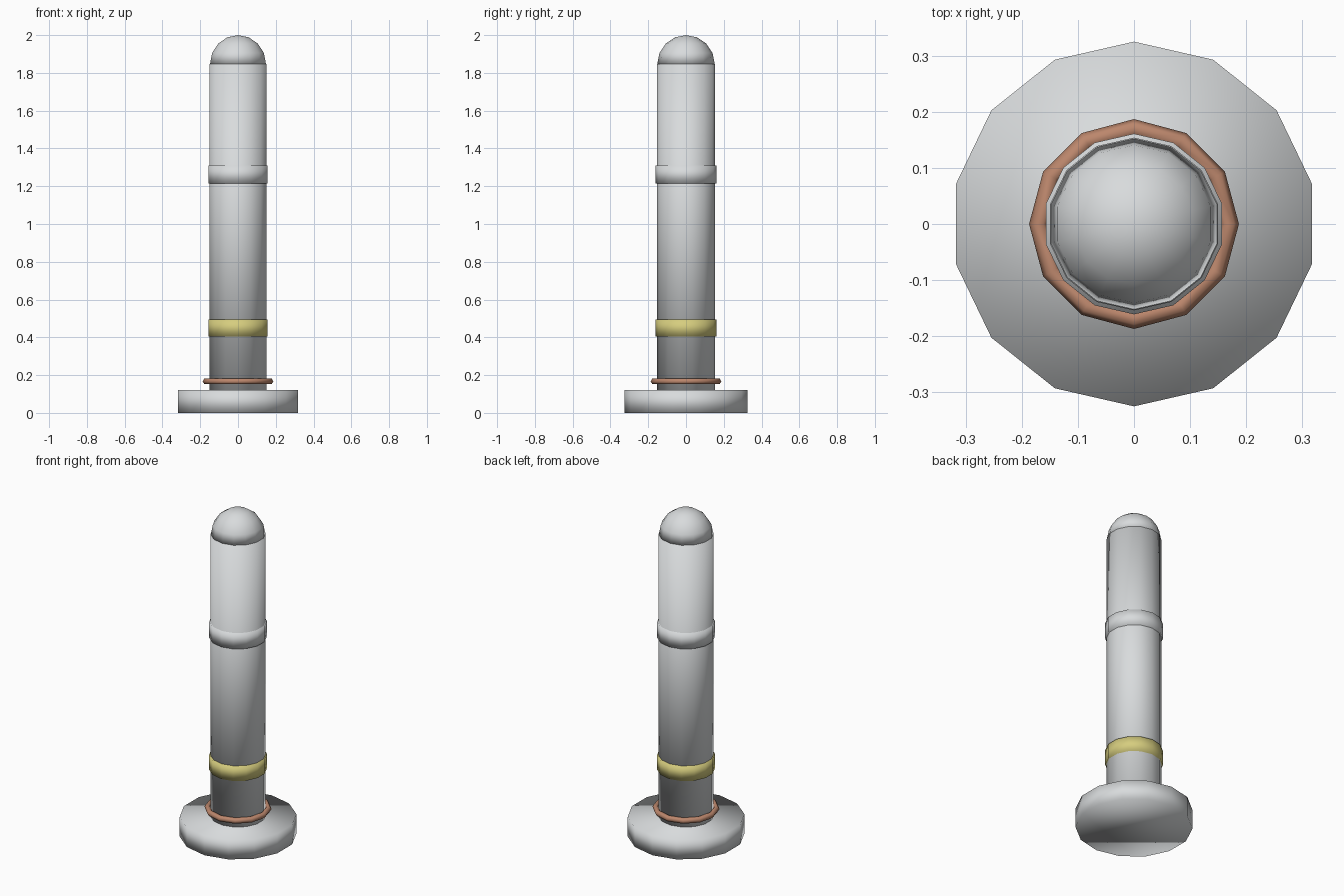
import bpy, bmesh, math

cube = bpy.data.objects.get("Cube")
if cube:
    bpy.data.objects.remove(cube, do_unlink=True)


def material(name, rgb):
    mat = bpy.data.materials.new(name)
    mat.use_nodes = True
    mat.diffuse_color = (*rgb, 1)
    mat.node_tree.nodes["Principled BSDF"].inputs["Base Color"].default_value = (*rgb, 1)
    return mat


silver = material("silver grey", (0.69, 0.71, 0.72))
yellow = material("pale yellow", (0.67, 0.61, 0.21))
copper = material("copper", (0.5, 0.24, 0.15))


def lathe(name, profile, sides, mat, closed=False):
    """Turn a (radius, z) profile around z, with a corner facing +y."""
    bm = bmesh.new()
    rings = []
    for r, z in profile:
        if r < 0.0001:
            rings.append([bm.verts.new((0, 0, z))] * sides)
            continue
        angles = [math.pi / 2 + math.tau * i / sides for i in range(sides)]
        rings.append([bm.verts.new((r * math.cos(a), r * math.sin(a), z)) for a in angles])
    pairs = list(zip(rings, rings[1:]))
    if closed:
        pairs.append((rings[-1], rings[0]))
    for low, high in pairs:
        for i in range(sides):
            j = (i + 1) % sides
            corners = dict.fromkeys((low[i], low[j], high[j], high[i]))
            bm.faces.new(list(corners))
    if not closed:
        bm.faces.new(rings[0][::-1])
        if profile[-1][0] > 0.0001:
            bm.faces.new(rings[-1])
    bmesh.ops.recalc_face_normals(bm, faces=bm.faces)
    mesh = bpy.data.meshes.new(name)
    bm.to_mesh(mesh)
    bm.free()
    mesh.materials.append(mat)
    mesh.shade_smooth()
    obj = bpy.data.objects.new(name, mesh)
    bpy.context.collection.objects.link(obj)
    return obj


def cylinder(name, radius, bottom, top, mat):
    return lathe(name, [(radius, bottom), (radius, top)], 14, mat)


# Foot and shaft
cylinder("base_disc", 0.325, 0, 0.12, silver)
cylinder("shaft", 0.154, 0.12, 1.847, silver)

# Bands around the shaft
cylinder("lower_band", 0.161, 0.405, 0.495, yellow)
cylinder("upper_band", 0.161, 1.215, 1.31, silver)

# Rounded cap
steps = [math.pi / 2 * i / 4 for i in range(5)]
lathe("dome", [(0.152 * math.cos(a), 1.847 + 0.153 * math.sin(a)) for a in steps], 14, silver)

# Ring above the foot, with a six-sided section
section = [math.tau * i / 6 for i in range(6)]
lathe("ring", [(0.17 + 0.017 * math.cos(a), 0.167 + 0.017 * math.sin(a)) for a in section],
      12, copper, closed=True)
